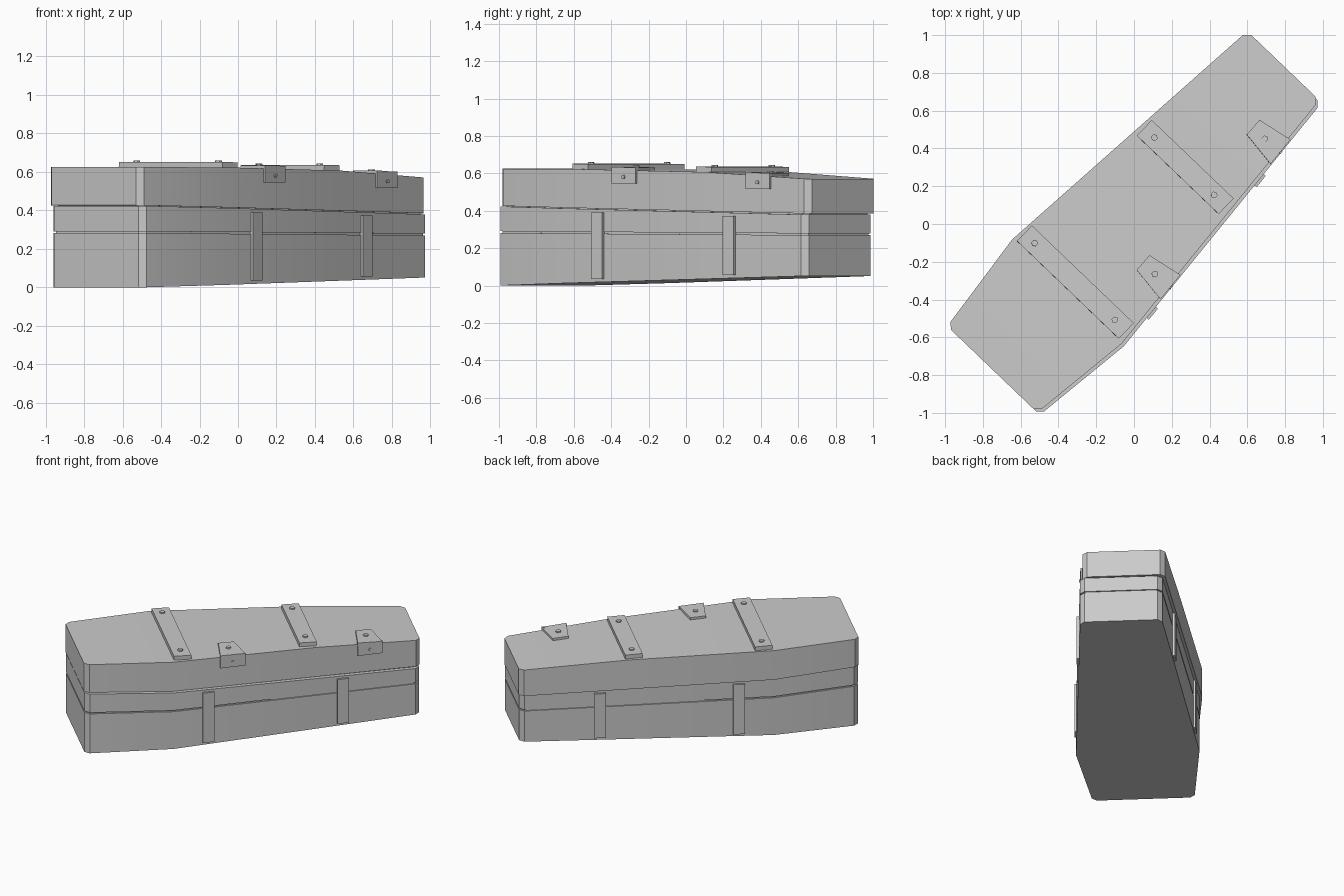
import bpy, bmesh, math
from mathutils import Matrix, Vector

if "Cube" in bpy.data.objects:
    bpy.data.objects.remove(bpy.data.objects["Cube"])

# Everything is modelled along local X (head at -x, foot at +x), then turned about z
TURN = Matrix.Rotation(math.atan2(0.722, 0.692), 4, 'Z')
LID_SHIFT, BODY_SHIFT = 0.009, -0.009      # lid sits slightly askew on the body
SHOULDER, FOOT = (-0.505, 0.400), (1.123, 0.267)
PHI = math.atan2(SHOULDER[1] - FOOT[1], FOOT[0] - SHOULDER[0])


def lerp_path(pts, u):
    for (a, za), (b, zb) in zip(pts, pts[1:]):
        if u <= b:
            return za + (zb - za) * (max(u, a) - a) / (b - a)
    return pts[-1][1]


def side_v(u):
    return lerp_path([SHOULDER, FOOT], u)


def lid_top(u):
    return lerp_path([(-1.1, 0.625), (-0.505, 0.624), (0.45, 0.607), (1.152, 0.570)], u)


def slope(z_head, z_foot):
    return lambda u: z_head + (z_foot - z_head) * (u + 1.075) / 2.227


def finish(bm, name, smooth=False):
    bmesh.ops.recalc_face_normals(bm, faces=bm.faces)
    bm.transform(TURN)
    me = bpy.data.meshes.new(name)
    bm.to_mesh(me)
    bm.free()
    ob = bpy.data.objects.new(name, me)
    bpy.context.collection.objects.link(ob)
    if smooth:
        bpy.context.view_layer.objects.active = ob
        ob.select_set(True)
        bpy.ops.object.shade_smooth_by_angle(angle=math.radians(25))
        ob.select_set(False)
    return ob


def loft(name, layers, shift, trim=0.0):
    """Stack of coffin outlines: layers = (height function, inset)."""
    half = [(-1.075, 0.304), (-1.045, 0.334), SHOULDER, (0.45, side_v(0.45)),
            FOOT, (1.152, 0.237)]
    ring_pts = [(u, -v) for u, v in half] + [(u, v) for u, v in reversed(half)]
    bm = bmesh.new()
    rings = []
    for zf, d in layers:
        rings.append([bm.verts.new((u * (1 - d / 1.1) - (trim if u > 1 else 0),
                                    v * (1 - d / 0.33) + shift, zf(u)))
                      for u, v in ring_pts])
    n = len(ring_pts)
    for a, b in zip(rings, rings[1:]):
        for i in range(n):
            j = (i + 1) % n
            bm.faces.new((a[i], a[j], b[j], b[i]))
    for r in (rings[0], rings[-1]):
        for i in range(n // 2 - 1):
            bm.faces.new((r[i], r[i + 1], r[n - 2 - i], r[n - 1 - i]))
    return finish(bm, name, True)


def plate(name, pts, thick, frame, mirror_about=None):
    """Extrude a 2D outline along the frame's z axis."""
    bm = bmesh.new()
    lo = [bm.verts.new((x, y, -0.006)) for x, y in pts]
    hi = [bm.verts.new((x, y, thick)) for x, y in pts]
    bm.faces.new(lo)
    bm.faces.new(hi)
    for i in range(len(pts)):
        j = (i + 1) % len(pts)
        bm.faces.new((lo[i], lo[j], hi[j], hi[i]))
    bm.transform(frame)
    if mirror_about is not None:
        for v in bm.verts:
            v.co.y = 2 * mirror_about - v.co.y
    return finish(bm, name)


def rect(x0, x1, y0, y1):
    return [(x0, y0), (x1, y0), (x1, y1), (x0, y1)]


def hexagon(r):
    return [(r * math.cos(k * math.pi / 3), r * math.sin(k * math.pi / 3)) for k in range(6)]


def top_frame(u, v, lift=0.0):
    tilt = math.atan2(lid_top(u - 0.04) - lid_top(u + 0.04), 0.08)
    return Matrix.Translation((u, v, lid_top(u) + lift)) @ Matrix.Rotation(tilt, 4, 'Y')


def side_frame(u, shift, z, out=0.0):
    d = Vector((math.cos(PHI), math.sin(PHI), 0))
    n = Vector((math.sin(PHI), -math.cos(PHI), 0))
    m = Matrix((d, Vector((0, 0, 1)), n)).transposed().to_4x4()
    return Matrix.Translation(Vector((u, shift - side_v(u), z)) + n * out) @ m


# Body with a plank groove running round it
loft("body", [(slope(0.0, 0.052), 0), (slope(0.282, 0.270), 0), (slope(0.282, 0.270), 0.008),
              (slope(0.291, 0.279), 0.008), (slope(0.291, 0.279), 0),
              (slope(0.424, 0.379), 0)], BODY_SHIFT, 0.006)

# Lid, with a thin recessed seam beneath it
loft("lid_seam", [(slope(0.41, 0.365), 0.02), (slope(0.45, 0.41), 0.02)], 0.0)
loft("lid", [(slope(0.427, 0.385), 0), (lid_top, 0)], LID_SHIFT)

# Straps across the lid, each with two bolts
for k, (u, v0, v1, bolts) in enumerate([(-0.437, -0.362, 0.385, (-0.278, 0.310)),
                                        (0.405, -0.287, 0.313, (-0.200, 0.239))]):
    plate(f"lid_strap_{k}", rect(-0.057, 0.057, v0, v1), 0.028, top_frame(u, 0))
    for v in bolts:
        plate(f"strap_bolt_{k}", hexagon(0.018), 0.009, top_frame(u, v, 0.028))

# Bent clasps over the right lid edge
for k, u in enumerate((-0.108, 0.812)):
    edge = LID_SHIFT - side_v(u)
    dy = 0.083 * math.tan(PHI)
    plate(f"clasp_top_{k}", [(-0.083, edge - dy - 0.012), (0.083, edge + dy - 0.012),
                             (0.045, edge + 0.185), (-0.058, edge + 0.18)],
          0.016, top_frame(u, 0))
    z = lid_top(u)
    plate(f"clasp_side_{k}", rect(-0.083, 0.083, -0.072, 0.014), 0.012,
          side_frame(u, LID_SHIFT, z))
    plate(f"clasp_top_bolt_{k}", hexagon(0.018), 0.008, top_frame(u - 0.007, edge + 0.095, 0.016))
    plate(f"clasp_side_bolt_{k}", hexagon(0.011), 0.007,
          side_frame(u, LID_SHIFT, z - 0.036, 0.012))

# Upright bands on both body sides
for k, u in enumerate((-0.275, 0.628)):
    z0, z1 = slope(0.0, 0.052)(u) + 0.018, slope(0.424, 0.379)(u) - 0.016
    for side, mirror in (("right", None), ("left", BODY_SHIFT)):
        plate(f"body_band_{side}_{k}", rect(-0.038, 0.038, z0, z1), 0.014,
              side_frame(u, BODY_SHIFT, 0), mirror)
